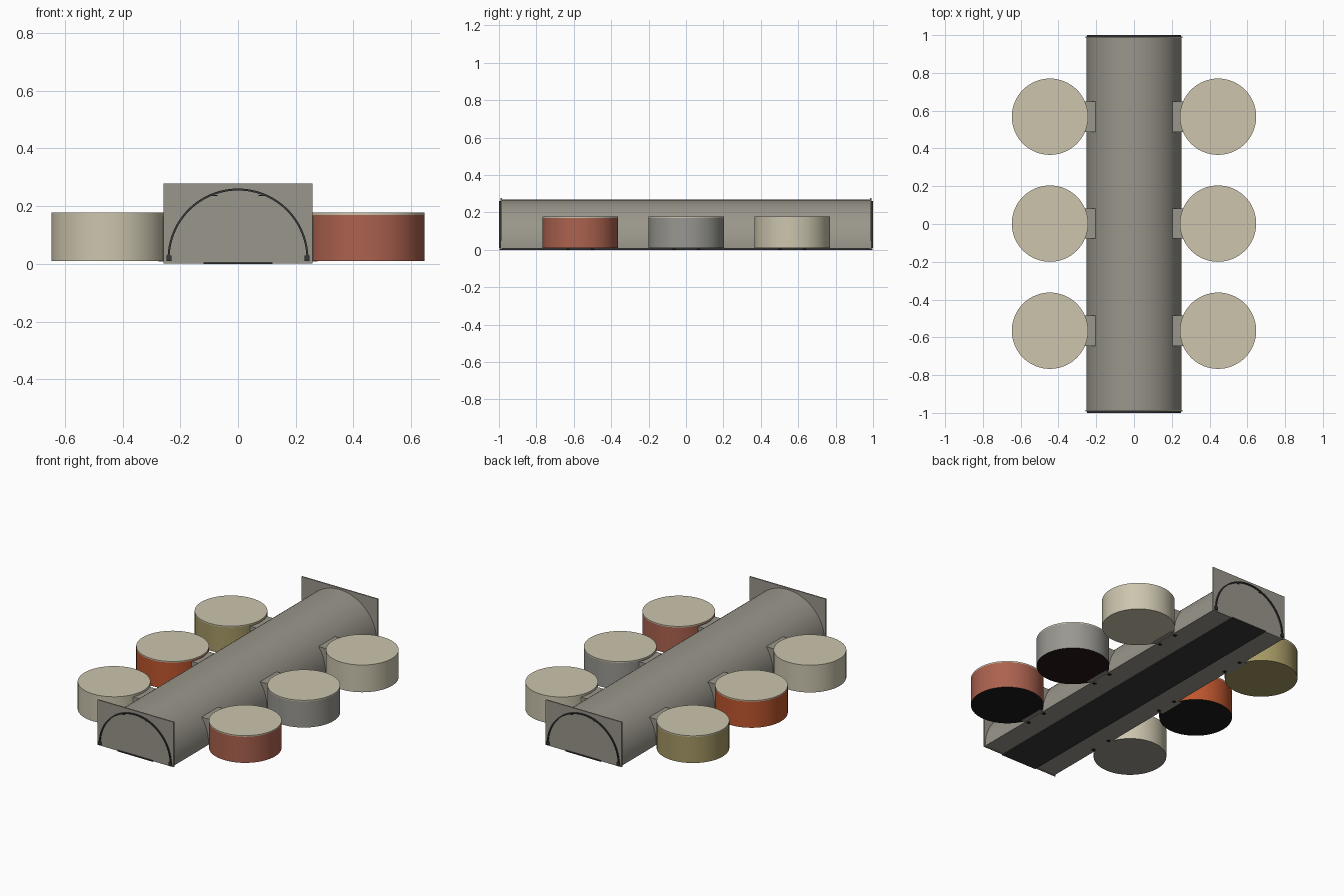
import bpy, bmesh, math

cube = bpy.data.objects.get("Cube")
if cube:
    bpy.data.objects.remove(cube, do_unlink=True)


def material(name, rgb):
    """Flat material from an 8-bit display colour, stored as linear."""
    lin = [((c / 255 + 0.055) / 1.055) ** 2.4 for c in rgb]
    mat = bpy.data.materials.new(name)
    mat.use_nodes = True
    mat.diffuse_color = (*lin, 1)
    bsdf = mat.node_tree.nodes["Principled BSDF"]
    bsdf.inputs["Base Color"].default_value = (*lin, 1)
    bsdf.inputs["Roughness"].default_value = 0.8
    return mat


grey = material("warm_grey", (154, 150, 139))
cream = material("cream", (204, 197, 174))
red = material("brick_red", (172, 98, 79))
orange = material("burnt_orange", (190, 86, 46))
olive = material("olive", (165, 152, 100))
ash = material("ash_grey", (152, 151, 145))
black = material("black", (26, 26, 26))
maroon = material("maroon_black", (40, 22, 24))
charcoal = material("charcoal", (56, 56, 56))


def finish(name, bm, mats, smooth=False):
    bmesh.ops.recalc_face_normals(bm, faces=bm.faces)
    mesh = bpy.data.meshes.new(name)
    bm.to_mesh(mesh)
    bm.free()
    for m in mats:
        mesh.materials.append(m)
    obj = bpy.data.objects.new(name, mesh)
    bpy.context.collection.objects.link(obj)
    if smooth:
        bpy.ops.object.select_all(action='DESELECT')
        obj.select_set(True)
        bpy.context.view_layer.objects.active = obj
        bpy.ops.object.shade_smooth_by_angle(angle=math.radians(35))
    return obj


def box(name, lo, hi, mat):
    bm = bmesh.new()
    bmesh.ops.create_cube(bm, size=1)
    for v in bm.verts:
        v.co = [lo[i] + (v.co[i] + 0.5) * (hi[i] - lo[i]) for i in range(3)]
    return finish(name, bm, [mat])


def prism(name, profile, y0, y1, mat):
    """Extrude an (x, z) outline along y."""
    bm = bmesh.new()
    face = bm.faces.new([bm.verts.new((x, y0, z)) for x, z in profile])
    out = bmesh.ops.extrude_face_region(bm, geom=[face])
    for v in out["geom"]:
        if isinstance(v, bmesh.types.BMVert):
            v.co.y = y1
    return finish(name, bm, [mat], smooth=True)


def arc(radius, height, steps=48):
    return [(radius * math.cos(math.pi * i / steps),
             height + radius * math.sin(math.pi * i / steps))
            for i in range(steps + 1)]


def drum(name, x, y, z0, z1, side, base):
    """Cylinder whose underside has its own colour."""
    bm = bmesh.new()
    bmesh.ops.create_cone(bm, cap_ends=True, segments=64, radius1=0.202,
                          radius2=0.202, depth=z1 - z0)
    bmesh.ops.translate(bm, vec=(x, y, (z0 + z1) / 2), verts=bm.verts)
    bm.normal_update()
    for f in bm.faces:
        f.material_index = 1 if f.normal.z < -0.5 else 0
    return finish(name, bm, [side, base], smooth=True)


# Vaulted hall with a dark strip beneath its floor
FLOOR = 0.006
prism("vaulted_hall", [(0.252, FLOOR)] + arc(0.252, 0.016) + [(-0.252, FLOOR)],
      -0.986, 0.986, grey)
box("floor_strip", (-0.12, -0.996, 0), (0.12, 0.996, FLOOR + 0.001), charcoal)

# End walls with an arched trim, feet and small tabs
for label, s in (("front", -1), ("back", 1)):
    def end_box(name, x0, x1, z0, z1, ya, yb, mat):
        ys = sorted((s * ya, s * yb))
        box(f"{label}_{name}", (x0, ys[0], z0), (x1, ys[1], z1), mat)

    end_box("wall", -0.258, 0.258, 0.002, 0.278, 0.984, 0.992, grey)
    prism(f"{label}_arch_trim", arc(0.244, 0.017) + arc(0.237, 0.017)[::-1],
          s * 0.99, s, charcoal)
    for side, m in (("left", 1), ("right", -1)):
        end_box(f"{side}_foot", m * 0.239 - 0.009, m * 0.239 + 0.009,
                0.009, 0.029, 0.99, 1.0, charcoal)
        end_box(f"{side}_tab", m * 0.083 - 0.012, m * 0.083 + 0.012,
                0.235, 0.239, 0.99, 0.998, charcoal)

# Round side rooms: wall colour and underside colour, front to back
rooms = {
    "left": (1, ((red, black), (ash, maroon), (cream, cream))),
    "right": (-1, ((cream, grey), (orange, black), (olive, olive))),
}
for side, (m, colours) in rooms.items():
    for place, y, (wall, base) in zip(("front", "middle", "back"),
                                      (-0.565, 0.002, 0.568), colours):
        tag = f"{side}_{place}"
        x = m * 0.445
        drum(f"{tag}_room", x, y, 0.01, 0.17, wall, base)
        drum(f"{tag}_roof", x, y, 0.17, 0.177, cream, cream)
        xs = sorted((m * 0.2, m * 0.275))
        box(f"{tag}_passage", (xs[0], y - 0.08, 0.008),
            (xs[1], y + 0.08, 0.163), grey)
        # Clips under the passage
        for i, dy in enumerate((-0.065, 0.065)):
            box(f"{tag}_clip_{i + 1}", (m * 0.235 - 0.008, y + dy - 0.008, 0.002),
                (m * 0.235 + 0.008, y + dy + 0.008, 0.012), black)
